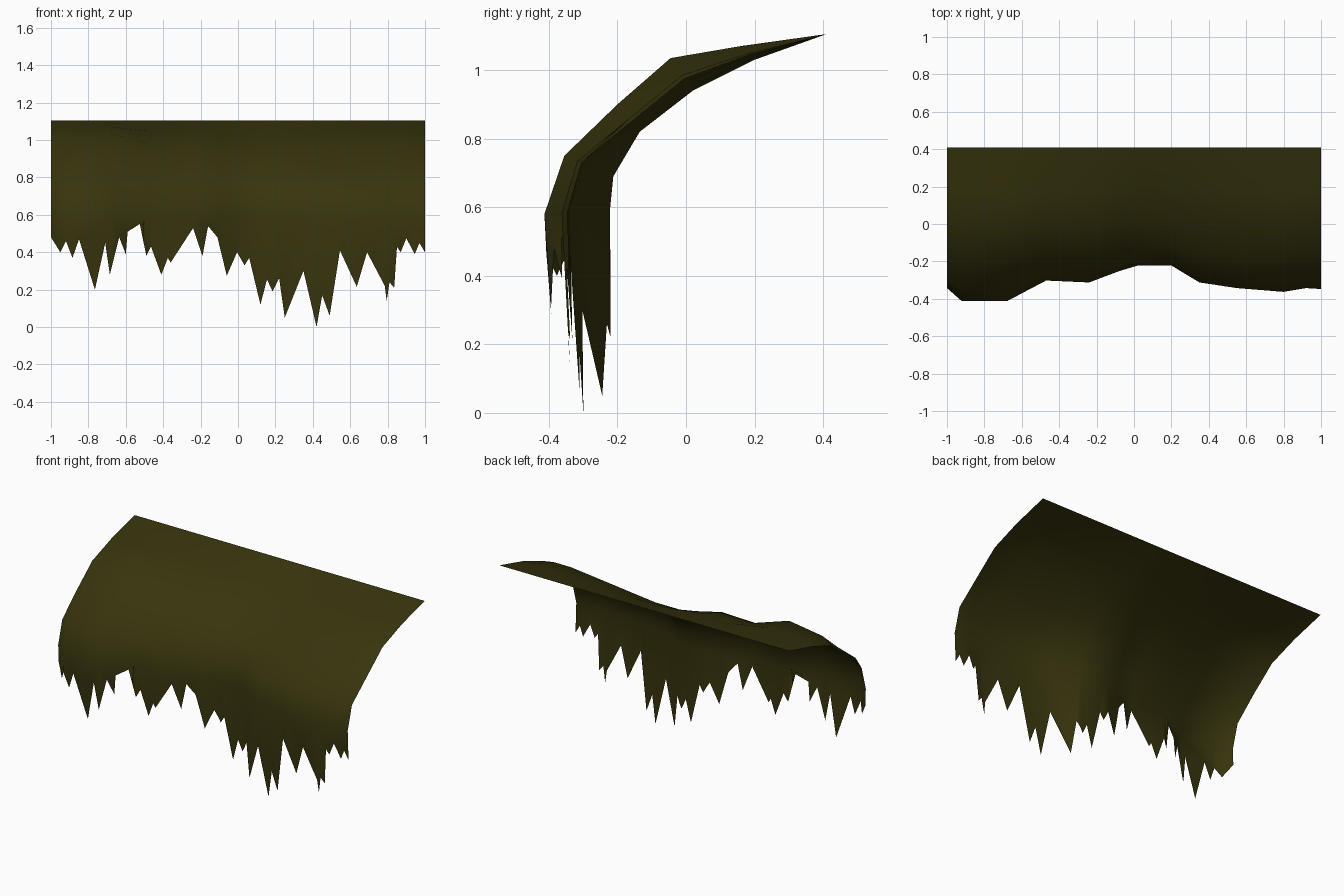
import bpy, bmesh

if "Cube" in bpy.data.objects:
    bpy.data.objects.remove(bpy.data.objects["Cube"])

# Side profiles (y, z) from the top edge down: fullest bulge and shallowest hollow
BULGE = [(.41, 1.105), (.16, 1.07), (-.045, 1.035), (-.20, .90), (-.355, .75), (-.413, .58), (-.41, .59)][:6]
HOLLOW = [(.41, 1.105), (.20, 1.03), (.02, .94), (-.135, .82), (-.212, .69), (-.222, .59)]

# Columns across the sheet: x, foremost y, fullness of the upper rows
COLUMNS = [(-1, -.34, .42), (-.92, -.41, .75), (-.68, -.41, 1), (-.47, -.30, .42),
           (-.24, -.31, .47), (-.08, -.25, .16), (.02, -.22, 0), (.20, -.22, 0),
           (.35, -.31, .12), (.55, -.34, .28), (.80, -.36, .48), (.92, -.34, .48), (1, -.345, .37)]
FRONT = [(x, y) for x, y, _ in COLUMNS]

# Ragged lower edge (x, z)
RAGGED = [(-1, .48), (-.95, .40), (-.92, .46), (-.885, .37), (-.85, .47), (-.765, .20),
          (-.71, .45), (-.685, .28), (-.635, .48), (-.60, .39), (-.59, .51), (-.53, .575),
          (-.49, .38), (-.465, .43), (-.41, .28), (-.375, .37), (-.36, .345), (-.24, .53),
          (-.19, .38), (-.16, .54), (-.11, .48), (-.06, .275), (-.005, .40), (.035, .33),
          (.06, .37), (.12, .12), (.155, .255), (.185, .19), (.22, .26), (.25, .05),
          (.35, .30), (.42, 0), (.45, .17), (.49, .06), (.545, .41), (.635, .215),
          (.69, .40), (.785, .22), (.795, .14), (.81, .24), (.835, .21), (.85, .43),
          (.87, .40), (.90, .475), (.945, .39), (.97, .45), (1, .40)]


def sample(points, x):
    for (x0, v0), (x1, v1) in zip(points, points[1:]):
        if x <= x1:
            return v0 + (v1 - v0) * (x - x0) / (x1 - x0)
    return points[-1][1]


def fullness(y):
    return (-.22 - y) / .19


def hem_point(x):
    z = sample(RAGGED, x)
    y = sample(FRONT, x)
    return x, y + .08 * fullness(y) * max(0, .5 - z), z


bm = bmesh.new()

# Draped upper sheet
columns = []
for x, y, upper in COLUMNS:
    column = []
    for row, (b, h) in enumerate(zip(BULGE, HOLLOW)):
        w = upper if row < 4 else fullness(y)
        column.append(bm.verts.new((x, h[0] + (b[0] - h[0]) * w, h[1] + (b[1] - h[1]) * w)))
    columns.append(column)
for a, b in zip(columns, columns[1:]):
    for i in range(len(BULGE) - 1):
        bm.faces.new((a[i], a[i + 1], b[i + 1], b[i]))

# Ragged hanging fringe, one outline per column
hem = [bm.verts.new(hem_point(x)) for x, _ in FRONT]
fringe = []
for i in range(len(FRONT) - 1):
    x0, x1 = FRONT[i][0], FRONT[i + 1][0]
    tips = [bm.verts.new(hem_point(x)) for x, _ in RAGGED if x0 + .001 < x < x1 - .001]
    fringe.append(bm.faces.new([columns[i][-1], hem[i], *tips, hem[i + 1], columns[i + 1][-1]]))
bmesh.ops.triangulate(bm, faces=fringe)

mesh = bpy.data.meshes.new("hanging_moss")
bm.to_mesh(mesh)
bm.free()
moss = bpy.data.objects.new("hanging_moss", mesh)
bpy.context.collection.objects.link(moss)
mesh.shade_smooth()

mat = bpy.data.materials.new("dark olive")
mat.diffuse_color = (.038, .034, .004, 1)
mat.use_nodes = True
mat.node_tree.nodes["Principled BSDF"].inputs["Base Color"].default_value = mat.diffuse_color
mesh.materials.append(mat)
